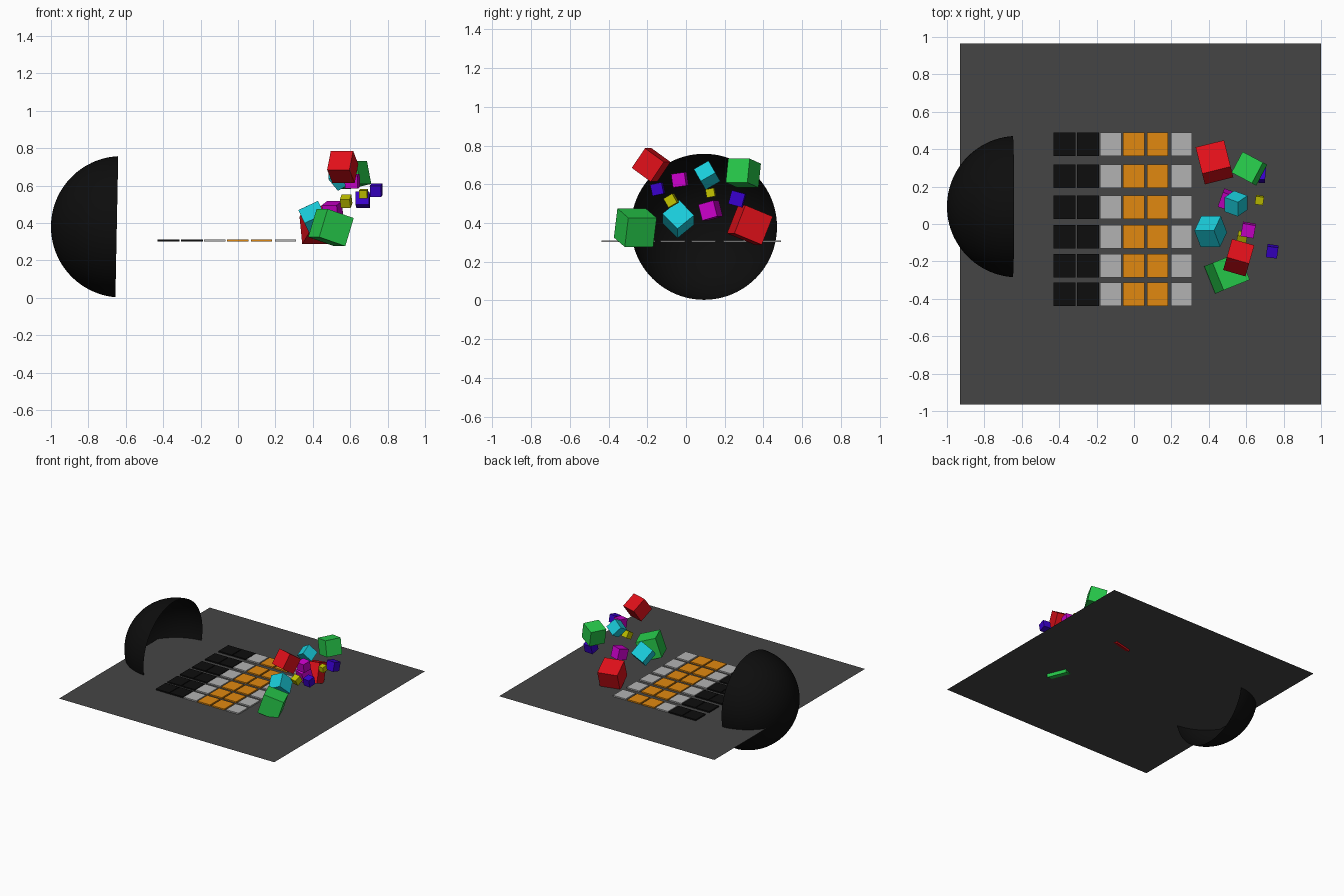
import bpy, bmesh
from math import radians
from mathutils import Matrix, Vector

if "Cube" in bpy.data.objects:
    bpy.data.objects.remove(bpy.data.objects["Cube"])

COLORS = {
    "red": (0.75, 0.005, 0.01), "green": (0.02, 0.6, 0.07), "cyan": (0.01, 0.6, 0.7),
    "magenta": (0.6, 0.0, 0.6), "blue": (0.04, 0.0, 0.6), "yellow": (0.55, 0.55, 0.0),
    "orange": (0.75, 0.25, 0.005), "light": (0.45, 0.45, 0.45),
    "black": (0.004, 0.004, 0.004), "floor": (0.06, 0.06, 0.06),
}
MATS = {}
for key, rgb in COLORS.items():
    MATS[key] = bpy.data.materials.new(key + "_paint")
    MATS[key].diffuse_color = (*rgb, 1)


def add(name, bm, mat, matrix=Matrix()):
    mesh = bpy.data.meshes.new(name)
    bm.to_mesh(mesh)
    bm.free()
    mesh.materials.append(MATS[mat])
    ob = bpy.data.objects.new(name, mesh)
    ob.matrix_world = matrix
    bpy.context.collection.objects.link(ob)
    return ob


def box(name, mat, center, size, rot=(0, 0, 0)):
    """Box of the given size, turned about x, then y, then z (degrees)."""
    bm = bmesh.new()
    bmesh.ops.create_cube(bm, size=1)
    bmesh.ops.scale(bm, vec=size, verts=bm.verts)
    turn = Matrix()
    for angle, axis in zip(rot, "XYZ"):
        turn = Matrix.Rotation(radians(angle), 4, axis) @ turn
    return add(name, bm, mat, Matrix.Translation(center) @ turn)


# Thin floor sheet
bm = bmesh.new()
bmesh.ops.create_grid(bm, x_segments=1, y_segments=1, size=0.9645)
add("floor_sheet", bm, "floor", Matrix.Translation((0.0355, 0, 0.30)))

# Open bowl facing +x: a sphere cut just short of its equator
R = 0.378
bm = bmesh.new()
bmesh.ops.create_uvsphere(bm, u_segments=96, v_segments=48, radius=R)
bmesh.ops.bisect_plane(bm, geom=bm.verts[:] + bm.edges[:] + bm.faces[:],
                       plane_co=(0, 0, -0.026), plane_no=(0, 0, 1), clear_outer=True)
for f in bm.faces:
    f.smooth = True
add("bowl", bm, "black", Matrix.Translation((-0.622, 0.093, 0.38))
    @ Matrix.Rotation(radians(91.15), 4, "Y"))

# Grid of flat tiles: columns along x, rows along y
columns = [(-0.371, "black"), (-0.246, "black"), (-0.124, "light"),
           (-0.001, "orange"), (0.126, "orange"), (0.254, "light")]
rows = [0.427, 0.256, 0.09, -0.068, -0.223, -0.375]
for i, (x, mat) in enumerate(columns):
    for j, y in enumerate(rows):
        width = 0.119 if mat == "black" else 0.113
        box(f"tile_{i}_{j}", mat, (x, y, 0.306), (width, 0.125, 0.01))

# Cloud of tumbled cubes: colour, centre, edge, rotation
cubes = [
    ("red", (0.43, 0.33, 0.39), 0.157, (-22, 0, 14)),
    ("red", (0.56, -0.18, 0.70), 0.124, (-35, 0, -16)),
    ("green", (0.617, 0.296, 0.658), 0.126, (0, -12, -28)),
    ("green", (0.497, -0.262, 0.376), 0.158, (0, 18, 22)),
    ("cyan", (0.41, -0.04, 0.42), 0.116, (42, -25, 0)),
    ("cyan", (0.545, 0.109, 0.647), 0.088, (35, -30, -20)),
    ("magenta", (0.505, 0.127, 0.465), 0.085, (15, 0, -20)),
    ("magenta", (0.611, -0.032, 0.623), 0.07, (8, 0, -10)),
    ("blue", (0.667, 0.265, 0.525), 0.072, (-15, 0, -5)),
    ("blue", (0.739, -0.146, 0.575), 0.06, (12, 0, -8)),
    ("yellow", (0.671, 0.128, 0.556), 0.044, (10, 0, -8)),
    ("yellow", (0.578, -0.076, 0.516), 0.053, (30, 0, -12)),
]
for k, (mat, center, edge, rot) in enumerate(cubes):
    box(f"{mat}_cube_{k % 2 + 1}", mat, center, (edge,) * 3, rot)

for m in bpy.data.materials:
    if m.users and not m.is_grease_pencil:
        m.use_nodes = True
        m.node_tree.nodes["Principled BSDF"].inputs["Base Color"].default_value = m.diffuse_color
